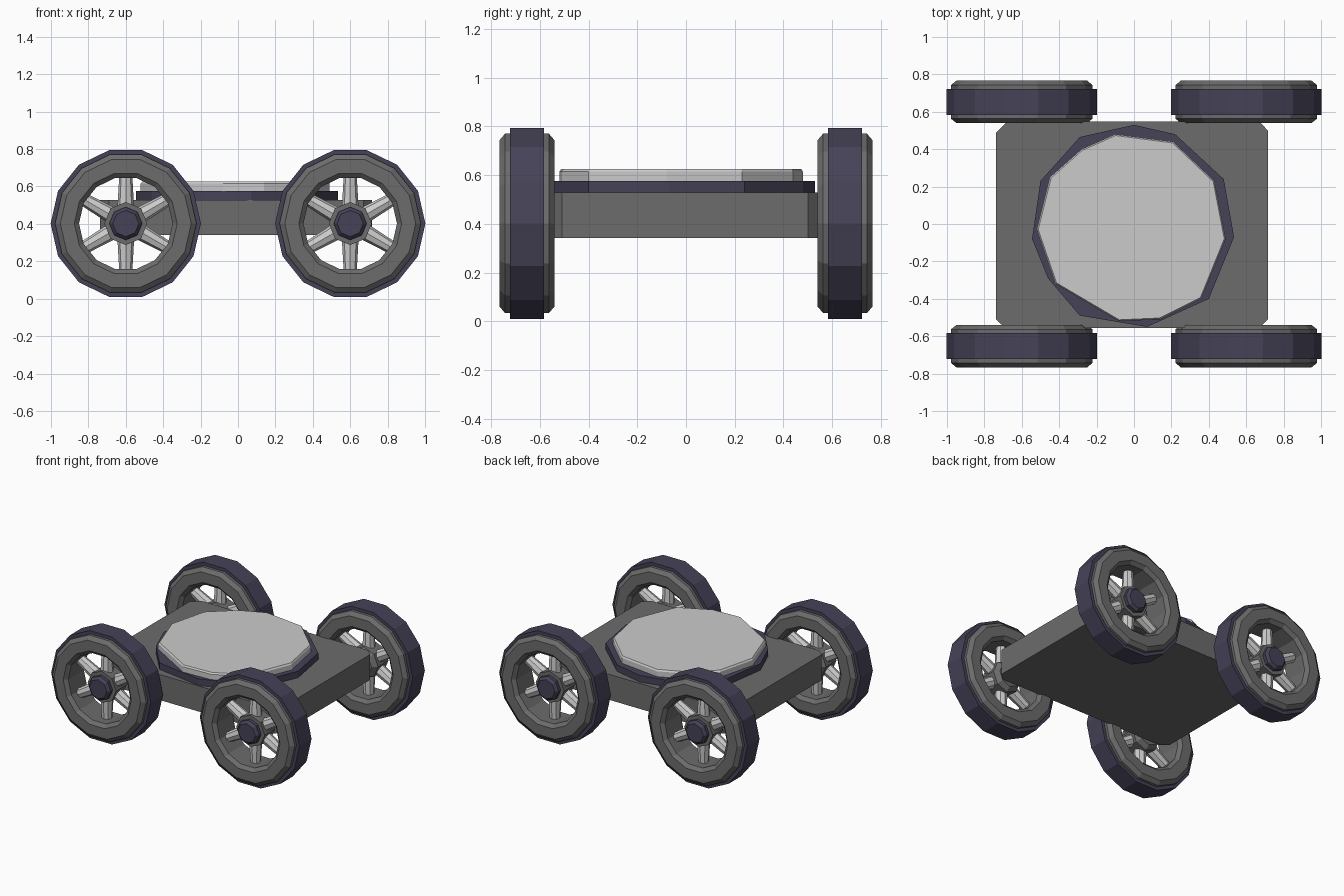
import bpy, bmesh
from math import pi, sin, cos
from mathutils import Matrix, Vector

if "Cube" in bpy.data.objects:
    bpy.data.objects.remove(bpy.data.objects["Cube"])


def material(name, color):
    m = bpy.data.materials.new(name)
    m.diffuse_color = (*color, 1)
    m.use_nodes = True
    m.node_tree.nodes["Principled BSDF"].inputs["Base Color"].default_value = m.diffuse_color
    return m


DARK = material("dark_violet", (0.06, 0.055, 0.095))
GREY = material("dark_grey", (0.15, 0.15, 0.15))


def finish(name, bm, mat=None, loc=(0, 0, 0)):
    bmesh.ops.recalc_face_normals(bm, faces=bm.faces)
    mesh = bpy.data.meshes.new(name)
    bm.to_mesh(mesh)
    bm.free()
    if mat:
        mesh.materials.append(mat)
    ob = bpy.data.objects.new(name, mesh)
    ob.location = loc
    bpy.context.collection.objects.link(ob)
    return ob


def ring(name, profile, sides, mat, loc, turn=0.0):
    """Closed (radius, y) profile spun about the y axis."""
    bm = bmesh.new()
    loops = []
    for i in range(sides):
        a = 2 * pi * i / sides + turn
        loops.append([bm.verts.new((r * cos(a), y, r * sin(a))) for r, y in profile])
    n = len(profile)
    for i in range(sides):
        p, q = loops[i], loops[(i + 1) % sides]
        for j in range(n):
            k = (j + 1) % n
            bm.faces.new((p[j], p[k], q[k], q[j]))
    return finish(name, bm, mat, loc)


def stack(name, layers, mat=None, loc=(0, 0, 0)):
    """Capped solid through a list of matching vertex outlines."""
    bm = bmesh.new()
    rows = [[bm.verts.new(p) for p in layer] for layer in layers]
    n = len(rows[0])
    for a, b in zip(rows, rows[1:]):
        for i in range(n):
            j = (i + 1) % n
            bm.faces.new((a[i], a[j], b[j], b[i]))
    bm.faces.new(rows[0])
    bm.faces.new(rows[-1])
    return finish(name, bm, mat, loc)


def plate(name, levels, outline, mat=None):
    """Outline in x, y at several (z, scale) levels."""
    return stack(name, [[(x * s, y * s, z) for x, y in outline] for z, s in levels], mat)


def hub_part(name, levels, sides, mat, loc):
    """Solid of (y, radius) levels about the y axis."""
    return stack(name, [[(r * cos(2 * pi * i / sides), y, r * sin(2 * pi * i / sides))
                         for i in range(sides)] for y, r in levels], mat, loc)


# Chassis slab with clipped corners
plate("chassis", [(0.342, 1), (0.528, 1)],
      [(-0.737, -0.51), (-0.69, -0.555), (0.67, -0.555), (0.716, -0.51),
       (0.716, 0.50), (0.67, 0.547), (-0.68, 0.547), (-0.737, 0.49)], GREY)

# Round deck: dark collar and pale top, slightly irregular outlines
collar = [(0, 0.53), (0.22, 0.48), (0.48, 0.24), (0.535, -0.07), (0.40, -0.40),
          (0.07, -0.55), (-0.29, -0.49), (-0.46, -0.29), (-0.545, -0.08),
          (-0.50, 0.23), (-0.29, 0.465)]
top = [(-0.10, 0.48), (0.21, 0.44), (0.43, 0.23), (0.49, -0.08), (0.36, -0.40),
       (0.14, -0.51), (-0.08, -0.52), (-0.42, -0.32), (-0.52, -0.03),
       (-0.45, 0.25), (-0.28, 0.40)]
plate("deck_collar", [(0.52, 1), (0.576, 1)], collar, DARK)
plate("deck_top", [(0.55, 1), (0.615, 1), (0.626, 0.985)], top)

# Four spoked wheels
for sx, xn in ((-1, "left"), (1, "right")):
    for sy, yn in ((-1, "front"), (1, "back")):
        tag = f"{yn}_{xn}"
        loc = (0.6 * sx, 0.653 * sy, 0.402)
        ring(tag + "_tire", [(0.36, -0.07), (0.402, -0.07), (0.402, 0.07), (0.36, 0.07)],
             14, DARK, loc)
        ring(tag + "_rim", [(0.25, -0.09), (0.275, -0.113), (0.35, -0.113), (0.378, -0.09),
                            (0.378, 0.09), (0.35, 0.113), (0.275, 0.113), (0.25, 0.09)],
             14, GREY, loc)
        hub_part(tag + "_hub", [(-0.09 * sy, 0.085), (-0.06 * sy, 0.115),
                                (0.06 * sy, 0.115)], 8, GREY, loc)
        hub_part(tag + "_hub_cap", [(0.05 * sy, 0.088), (0.085 * sy, 0.088),
                                    (0.103 * sy, 0.07)], 8, DARK, loc)
        bm = bmesh.new()
        for i in range(6):
            a = i * pi / 3
            d = Vector((sin(a), 0, cos(a)))
            m = Matrix.Translation(d * 0.175) @ Matrix.Rotation(a, 4, 'Y')
            bmesh.ops.create_cone(bm, cap_ends=True, segments=8, radius1=0.045,
                                  radius2=0.034, depth=0.19, matrix=m)
        finish(tag + "_spokes", bm, None, loc)
